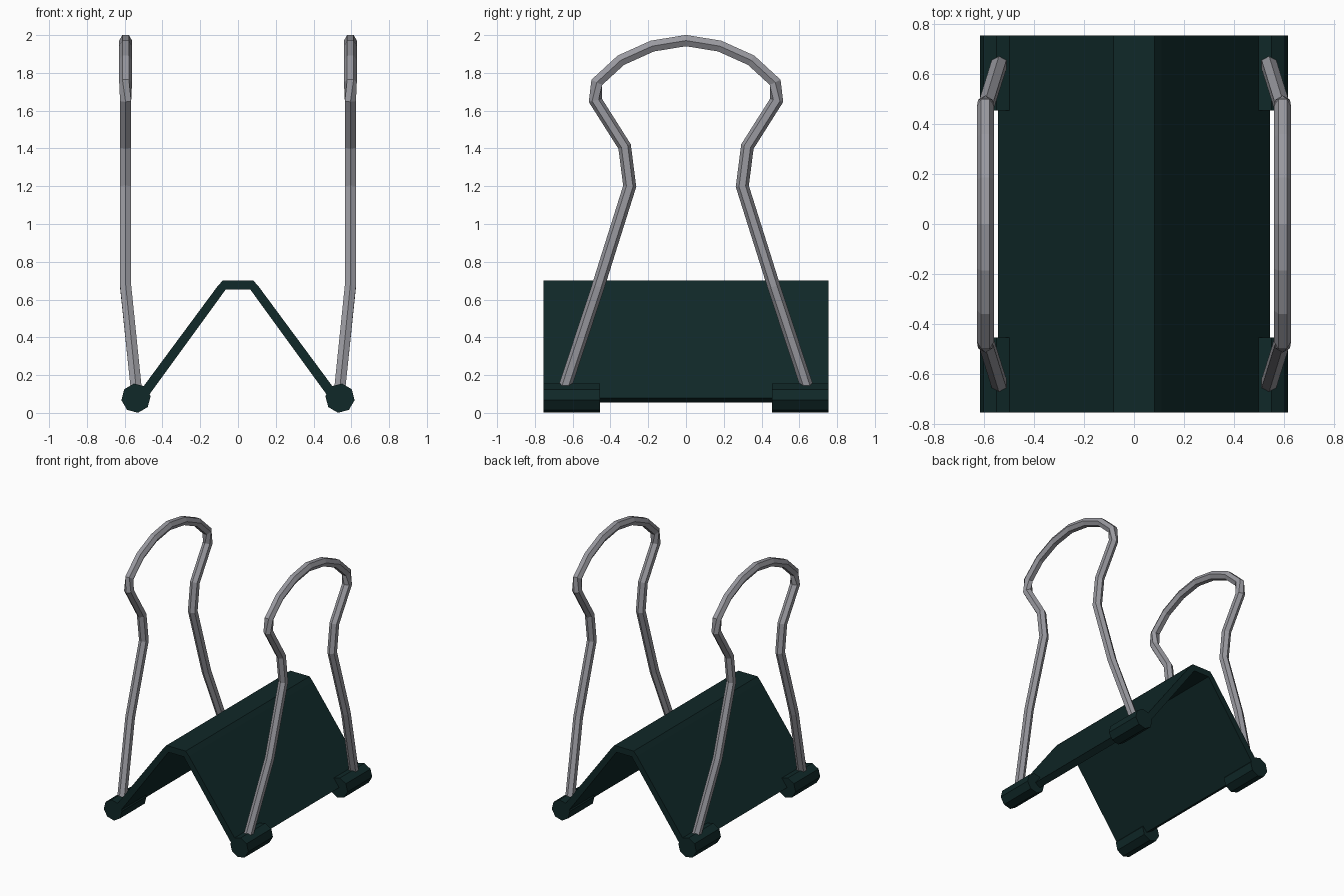
import bpy, bmesh
from math import sin, cos, pi, radians
from mathutils import Vector

cube = bpy.data.objects.get("Cube")
if cube:
    bpy.data.objects.remove(cube, do_unlink=True)


def material(name, rgb):
    m = bpy.data.materials.new(name)
    m.use_nodes = True
    color = (*rgb, 1)
    m.diffuse_color = color
    m.node_tree.nodes["Principled BSDF"].inputs["Base Color"].default_value = color
    return m


dark = material("dark teal steel", (0.005, 0.021, 0.021))
silver = material("silver wire", (0.32, 0.32, 0.35))


def loft(name, rings, mat):
    """Skin a list of equal closed rings and cap both ends."""
    bm = bmesh.new()
    loops = [[bm.verts.new(p) for p in ring] for ring in rings]
    n = len(loops[0])
    for a, b in zip(loops, loops[1:]):
        for i in range(n):
            j = (i + 1) % n
            bm.faces.new((a[i], a[j], b[j], b[i]))
    bm.faces.new(loops[0])
    bm.faces.new(loops[-1])
    bmesh.ops.recalc_face_normals(bm, faces=bm.faces)
    me = bpy.data.meshes.new(name)
    bm.to_mesh(me)
    bm.free()
    me.materials.append(mat)
    ob = bpy.data.objects.new(name, me)
    bpy.context.collection.objects.link(ob)
    return ob


def extrude_y(name, profile, y0, y1, mat):
    return loft(name, [[(x, y, z) for x, z in profile] for y in (y0, y1)], mat)


# Folded sheet body
outer = [(0.545, 0.08), (0.11, 0.668), (0.082, 0.7)]
inner = [(0.066, 0.652), (0.5, 0.055)]
half = outer[::-1] + inner[::-1]
profile = half + [(-x, z) for x, z in reversed(half)]
extrude_y("spring_body", profile, -0.755, 0.755, dark)


# Wire handle path, one half: rear foot to the top of the arch
leg = [(0.54, 0.64, 0.14), (0.595, 0.465, 0.67), (0.595, 0.298, 1.2),
       (0.595, 0.325, 1.41), (0.595, 0.48, 1.655)]
arch = [(0.595, 0.472, 1.75), (0.595, 0.345, 1.867),
        (0.595, 0.178, 1.942), (0.595, 0, 1.971)]
right_half = [Vector(p) for p in leg + arch]
path = right_half + [Vector((p.x, -p.y, p.z)) for p in right_half[-2::-1]]


def wire_rings(path, side, radius=0.034):
    """Mitred hexagon sections; the arch section is turned by half a side."""
    rings = []
    last = len(path) - 1
    for k, p in enumerate(path):
        d0 = (path[max(k, 1)] - path[max(k, 1) - 1]).normalized()
        e = min(k, last - 1)
        d1 = (path[e + 1] - path[e]).normalized()
        t = (d0 + d1).normalized()
        if k in (0, last):
            t = Vector((0, 0, 1 if k == 0 else -1))   # feet cut level
        miter = 1 / max(t.dot(d1), 0.6)
        u = Vector((1, 0, 0))
        u = (u - t * u.dot(t)).normalized()
        v = t.cross(u)
        on_arch = len(leg) <= k <= last - len(leg)
        phase = 0 if on_arch else pi / 6
        ring = []
        for i in range(6):
            a = phase + i * pi / 3
            q = p + u * radius * cos(a) + v * radius * miter * sin(a)
            ring.append((q.x * side, q.y, q.z))
        rings.append(ring)
    return rings


# Handles and the rolled tubes that hold their feet
for side, label in ((1, "left"), (-1, "right")):
    loft(label + "_wire_handle", wire_rings(path, side), silver)
    tube = []
    for i in range(8):
        a = radians(-98 + 45 * i)
        tube.append((side * (0.54 + 0.078 * cos(a)), 0.078 + 0.078 * sin(a)))
    for end, where in ((1, "back"), (-1, "front")):
        extrude_y(f"{label}_{where}_rolled_tube", tube, end * 0.455, end * 0.755, dark)
